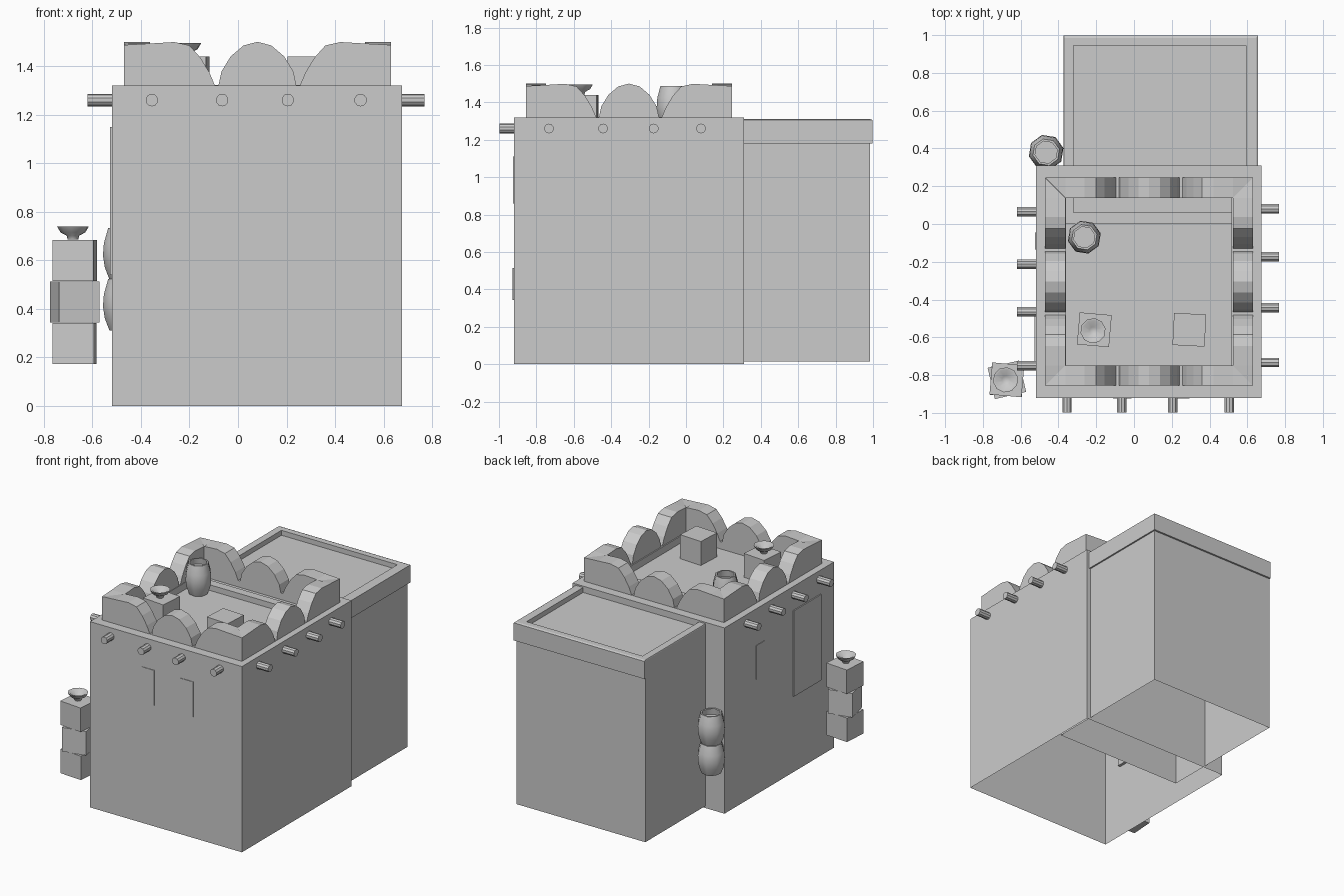
import bpy
from math import sin, cos, pi, radians
from mathutils import Matrix

if "Cube" in bpy.data.objects:
    bpy.data.objects.remove(bpy.data.objects["Cube"])


def mesh_object(name, verts, faces):
    me = bpy.data.meshes.new(name)
    me.from_pydata(verts, [], faces)
    me.update()
    ob = bpy.data.objects.new(name, me)
    bpy.context.collection.objects.link(ob)
    return ob


def stack_rings(name, rings, cap_start=False, cap_end=True):
    """Skin a list of equal-length counter-clockwise rings."""
    n = len(rings[0])
    verts = [v for r in rings for v in r]
    faces = []
    for k in range(len(rings) - 1):
        for i in range(n):
            j = (i + 1) % n
            faces.append((k*n + i, k*n + j, (k+1)*n + j, (k+1)*n + i))
    if cap_start:
        faces.append(tuple(reversed(range(n))))
    if cap_end:
        faces.append(tuple(range((len(rings)-1)*n, len(rings)*n)))
    return mesh_object(name, verts, faces)


def rect(x0, x1, y0, y1, z):
    return [(x0, y0, z), (x1, y0, z), (x1, y1, z), (x0, y1, z)]


def box(name, x0, x1, y0, y1, z0, z1):
    return stack_rings(name, [rect(x0, x1, y0, y1, z0), rect(x0, x1, y0, y1, z1)], True)


def crate(name, x, y, z, angle, s=0.17):
    h = s / 2
    ob = box(name, -h, h, -h, h, 0, s)
    ob.data.transform(Matrix.Translation((x, y, z)) @ Matrix.Rotation(radians(angle), 4, 'Z'))


def lathe(name, x, y, z, profile, sides=8):
    rings = [[(x + r*cos(2*pi*(i + .3)/sides), y + r*sin(2*pi*(i + .3)/sides), z + h)
              for i in range(sides)] for r, h in profile]
    ob = stack_rings(name, rings, True)
    bpy.ops.object.select_all(action='DESELECT')
    ob.select_set(True)
    bpy.context.view_layer.objects.active = ob
    bpy.ops.object.shade_smooth_by_angle(angle=radians(50))


# main house: open underneath, with a sunken roof
stack_rings("main_house", [
    rect(-.52, .675, -.92, .31, 0), rect(-.52, .675, -.92, .31, 1.32),
    rect(-.36, .515, -.75, .14, 1.32), rect(-.36, .515, -.75, .14, 1.27)])

# rear extension: pokes through the main roof at its front
stack_rings("rear_extension", [
    rect(-.37, .645, 0, .985, .015), rect(-.37, .645, 0, .985, 1.31),
    rect(-.32, .592, .06, .945, 1.31), rect(-.32, .592, .06, .945, 1.275)])
stack_rings("extension_band", [
    rect(-.37, .645, .2, .985, 1.18), rect(-.372, .656, .2, .998, 1.18),
    rect(-.372, .656, .2, .998, 1.27), rect(-.372, .656, .2, .998, 1.305),
    rect(-.37, .645, .2, .985, 1.31)], cap_end=False)

# scalloped parapet: half profile (distance along side, height), mirrored
half = [(0, .167), (.107, .173), (.208, .179), (.27, .165), (.315, .115), (.352, .054),
        (.374, .002), (.39, .002), (.402, .058), (.44, .12), (.493, .165), (.55, .18)]
L, T = 1.1, .107
profile = half + [(L - t, h) for t, h in reversed(half[:-1])]


def parapet_side(name, k):
    rings = []
    for t, h in profile:
        ti = min(max(t, T), L - T)
        rings.append([(t - L/2, -L/2, 0), (t - L/2, -L/2, h),
                      (ti - L/2, T - L/2, h), (ti - L/2, T - L/2, 0)])
    ob = stack_rings(name, rings, False, False)
    ob.data.transform(Matrix.Translation((.08, -.305, 1.32)) @ Matrix.Rotation(k*pi/2, 4, 'Z'))
    ob.data.flip_normals()


for k, side in enumerate(("front", "right", "back", "left")):
    parapet_side("parapet_" + side, k)


# roof beam ends
def beam(name, x, y, angle, length, sides=10, r=.026):
    rings = [[(r*cos(2*pi*i/sides), r*sin(2*pi*i/sides), z) for i in range(sides)]
             for z in (-.02, length)]
    ob = stack_rings(name, rings, True)
    ob.data.transform(Matrix.Translation((x, y, 1.26)) @ Matrix.Rotation(angle, 4, 'Z')
                      @ Matrix.Rotation(pi/2, 4, 'Y'))


for x in (-.355, -.065, .205, .505):
    beam("front_beam", x, -.92, -pi/2, .078)
for y in (.065, -.213, -.465, -.75):
    beam("left_beam", -.52, y, pi, .1)
for y in (.08, -.173, -.443, -.733):
    beam("right_beam", .675, y, 0, .093)

# windows and door panel
for x0, x1 in ((-.11, -.012), (.19, .295)):
    box("front_window", x0, x1, -.924, -.905, .86, 1.11)
box("left_window", -.524, -.505, -.135, -.045, .82, 1.06)
box("left_door", -.528, -.5, -.765, -.46, .54, 1.15)

# crates: a hanging column beside the house and two on the roof
for i, a in enumerate((-4, 13, -5)):
    crate("column_crate", -.673, -.825, .172 + .171*i, a)
crate("roof_crate_left", -.21, -.56, 1.27, -5)
crate("roof_crate_right", .293, -.56, 1.27, -3)

# bowls on crates
bowl = [(.022, 0), (.026, .016), (.052, .03), (.067, .055), (.055, .055), (.02, .025)]
lathe("column_bowl", -.68, -.825, .685, bowl, 10)
lathe("roof_bowl", -.217, -.565, 1.44, bowl, 10)

# jars
jar = [(.066, 0), (.086, .05), (.094, .1), (.09, .15), (.072, .212), (.06, .212), (.066, .17)]
lathe("lower_jar", -.465, .38, .31, jar)
lathe("upper_jar", -.465, .38, .52, jar)
lathe("roof_jar", -.263, -.07, 1.27, [(r*.95, h*1.03) for r, h in jar])
